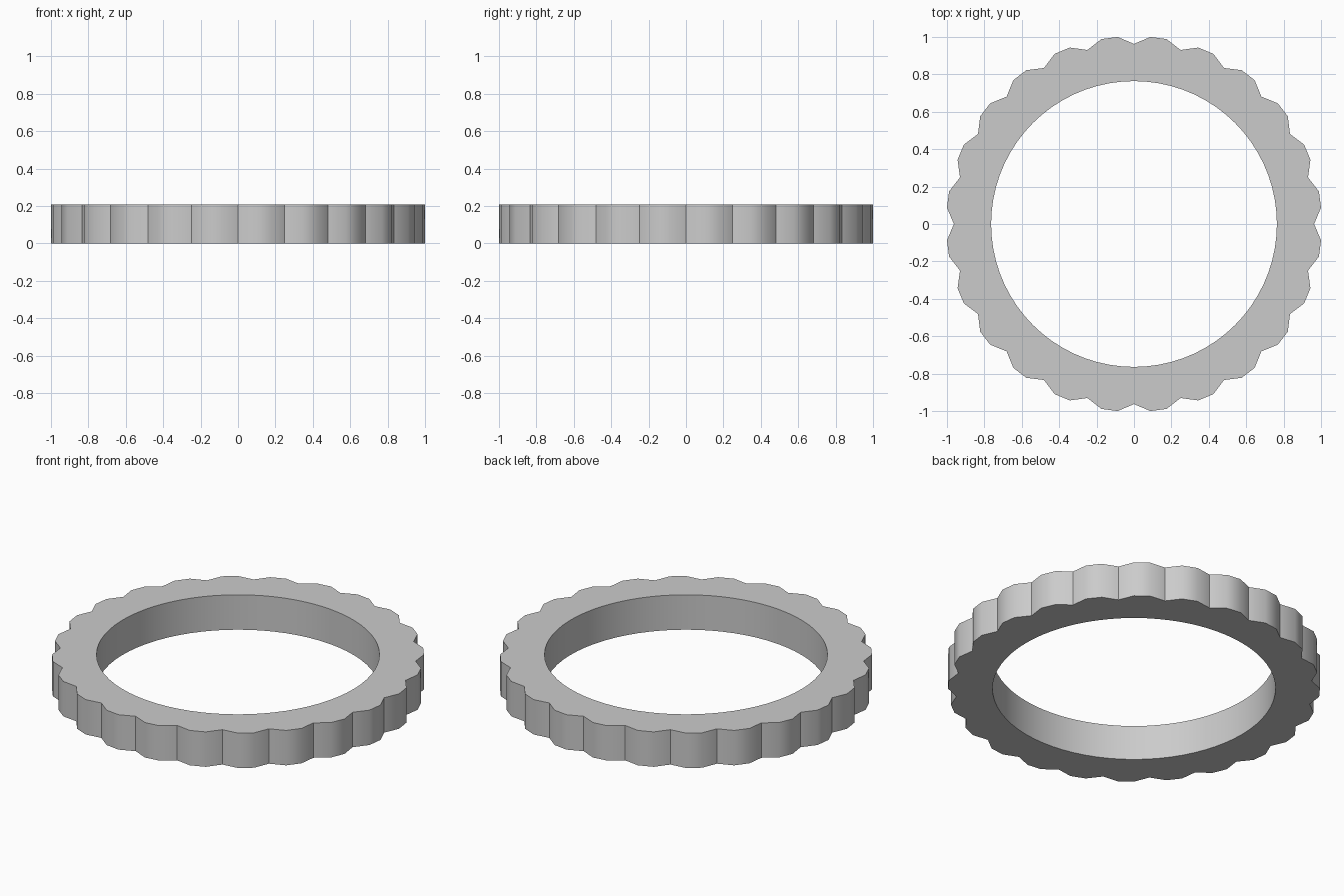
import bpy, bmesh, math

if "Cube" in bpy.data.objects:
    bpy.data.objects.remove(bpy.data.objects["Cube"])

LOBES = 24            # scallops around the rim
STEPS = 3             # straight segments per scallop
R_IN, R_VALLEY, HEIGHT = 0.764, 0.963, 0.208
R_PEAK = 1 / math.cos(math.radians(5))
N = LOBES * STEPS

bm = bmesh.new()


def ring(radius_at, z):
    """Closed loop of vertices around the z axis."""
    verts = []
    for i in range(N):
        a = 2 * math.pi * i / N
        r = radius_at(i)
        verts.append(bm.verts.new((r * math.cos(a), r * math.sin(a), z)))
    return verts


def outer(i):
    return R_VALLEY if i % STEPS == 0 else R_PEAK


def inner(i):
    return R_IN


# Cross-section corners swept round: outer wall, top, bore, underside
loops = [ring(outer, 0), ring(outer, HEIGHT), ring(inner, HEIGHT), ring(inner, 0)]
for k in range(4):
    a, b = loops[k], loops[(k + 1) % 4]
    for i in range(N):
        j = (i + 1) % N
        bm.faces.new((a[i], a[j], b[j], b[i]))
bmesh.ops.recalc_face_normals(bm, faces=bm.faces)

mesh = bpy.data.meshes.new("scalloped_ring")
bm.to_mesh(mesh)
bm.free()
obj = bpy.data.objects.new("scalloped_ring", mesh)
bpy.context.collection.objects.link(obj)

# Rounded lobes, with creases only at valleys and rims
bpy.context.view_layer.objects.active = obj
obj.select_set(True)
bpy.ops.object.shade_smooth_by_angle(angle=math.radians(38))
